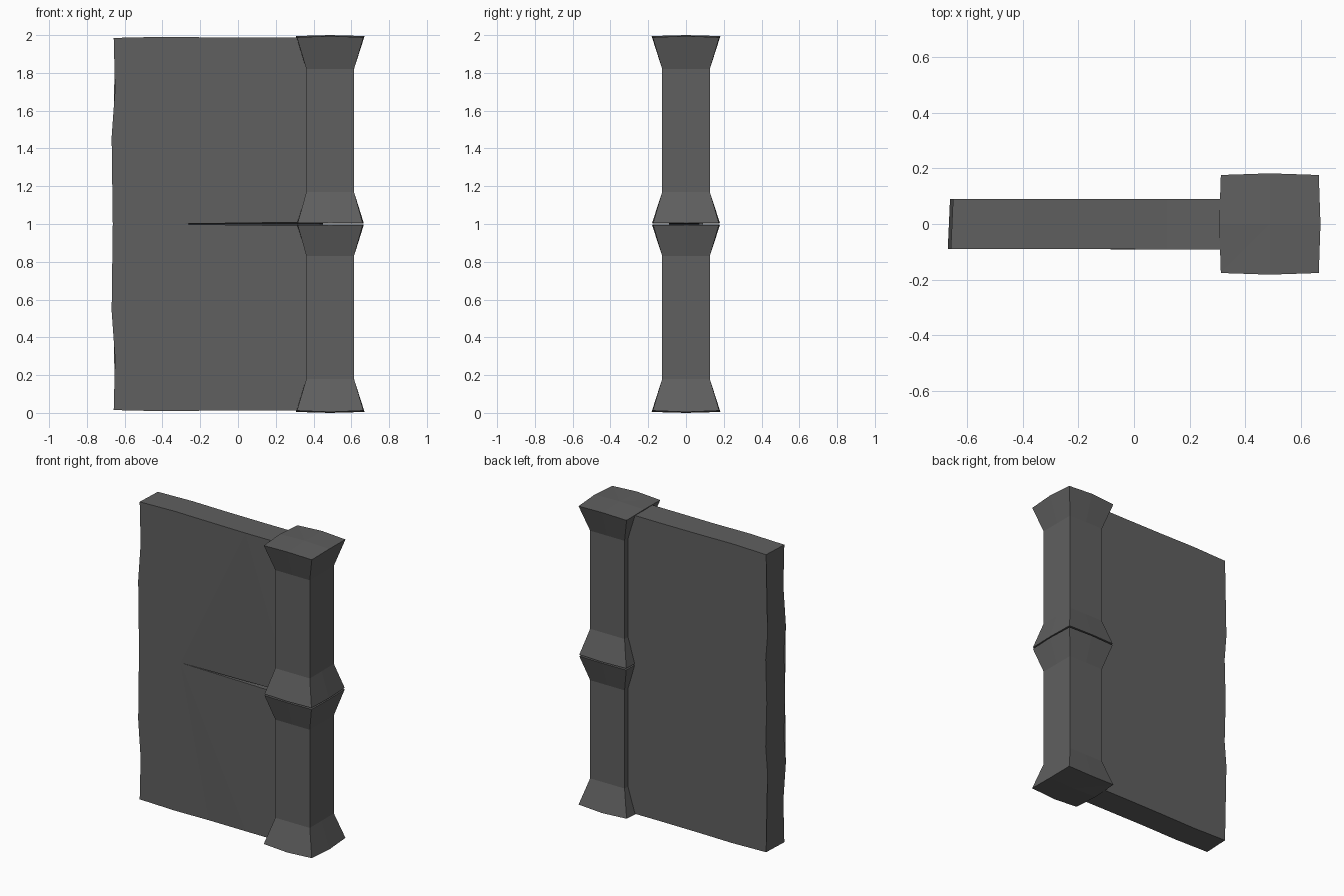
import bpy, bmesh

if "Cube" in bpy.data.objects:
    bpy.data.objects.remove(bpy.data.objects["Cube"])

stone = bpy.data.materials.new("dark grey stone")
stone.diffuse_color = (0.115, 0.115, 0.115, 1)
stone.use_nodes = True
stone.node_tree.nodes["Principled BSDF"].inputs["Base Color"].default_value = stone.diffuse_color


def finish(bm, name):
    """Lower half is built in world height, then mirrored about z = 1."""
    bmesh.ops.recalc_face_normals(bm, faces=bm.faces)
    me = bpy.data.meshes.new(name)
    for v in bm.verts:
        v.co.z -= 1
    bm.to_mesh(me)
    bm.free()
    me.materials.append(stone)
    ob = bpy.data.objects.new(name, me)
    ob.location.z = 1
    bpy.context.collection.objects.link(ob)
    mod = ob.modifiers.new("upper half", 'MIRROR')
    mod.use_axis = (False, False, True)
    mod.use_mirror_merge = False


# pillar: square section, flared at both ends, slightly domed caps
CX = 0.488
bm = bmesh.new()
dirs = [(-1, -1), (0, -1), (1, -1), (1, 0), (1, 1), (0, 1), (-1, 1), (-1, 0)]
# height, half width in x, half depth in y, height shift and bulge of mid-sides
levels = [(0.012, 0.176, 0.176, -0.007, 0.006), (0.18, 0.126, 0.126, 0, 0),
          (0.83, 0.126, 0.126, 0, 0), (0.995, 0.172, 0.174, 0.001, 0.006)]
rings = []
for z, w, d, dz, bulge in levels:
    ring = []
    for sx, sy in dirs:
        mid = sx == 0 or sy == 0
        b = bulge if mid else 0
        ring.append(bm.verts.new((CX + sx * (w + b), sy * (d + b), z + (dz if mid else 0))))
    rings.append(ring)
caps = [(rings[0], bm.verts.new((CX, 0, 0.0))), (rings[-1], bm.verts.new((CX, 0, 0.998)))]
for i in range(8):
    j = (i + 1) % 8
    for a, b in zip(rings, rings[1:]):
        bm.faces.new((a[i], a[j], b[j], b[i]))
    for ring, centre in caps:
        bm.faces.new((ring[i], ring[j], centre))
finish(bm, "flared_pillar")

# wall slab: wavy broken edge on the left, tapered crack on the front at mid height
left = [(-0.663, 1.0), (-0.655, 0.71), (-0.669, 0.54), (-0.651, 0.29), (-0.658, 0.015)]
bottom = [(-0.4, 0.009), (-0.15, 0.012), (0.12, 0.013), (0.45, 0.012)]
middle = [(0.45, 1.0), (0.33, 1.0), (-0.36, 1.0)]
outline = left + bottom + middle
bm = bmesh.new()
front, back = [], []
for x, z in outline:
    crack = 0.011 if z == 1.0 and x > 0 else 0
    front.append(bm.verts.new((x, -0.089 if x < 0 else -0.092, z - crack)))
    back.append(bm.verts.new((x + (0.008 if x < -0.6 else 0), 0.09, z)))
n = len(outline)
sides = [bm.faces.new(front), bm.faces.new(back[::-1])]
for i in range(n):
    j = (i + 1) % n
    bm.faces.new((front[i], back[i], back[j], front[j]))
bmesh.ops.triangulate(bm, faces=sides)
finish(bm, "wall_slab")
